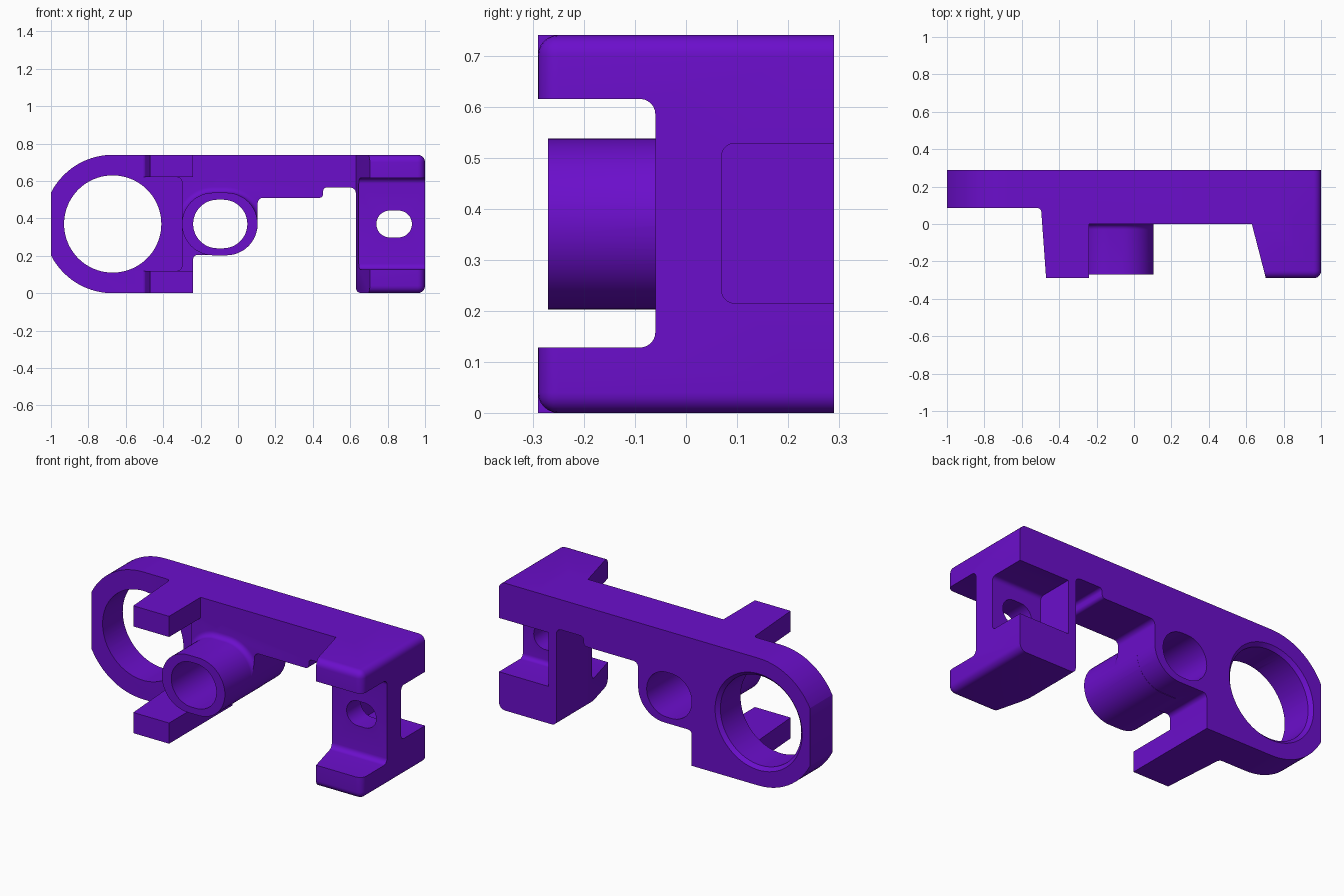
import bpy, bmesh, math
from mathutils import Vector

if "Cube" in bpy.data.objects:
    bpy.data.objects.remove(bpy.data.objects["Cube"], do_unlink=True)

purple = bpy.data.materials.new("purple")
purple.use_nodes = True
COLOUR = (0.147, 0.0045, 0.60, 1)
purple.diffuse_color = COLOUR
purple.node_tree.nodes["Principled BSDF"].inputs["Base Color"].default_value = COLOUR

# How a profile (a, b) extruded along an axis maps to x, y, z
PLACE = {"x": lambda a, b, c: (c, a, b),
         "y": lambda a, b, c: (a, c, b),
         "z": lambda a, b, c: (a, b, c)}


def rounded(points, steps=6):
    """Outline with corners (a, b, radius) replaced by arcs."""
    out = []
    for i, (a, b, r) in enumerate(points):
        p = Vector((a, b))
        if r == 0:
            out.append(p)
            continue
        u = (Vector(points[i - 1][:2]) - p).normalized()
        v = (Vector(points[(i + 1) % len(points)][:2]) - p).normalized()
        half = u.angle(v) / 2
        centre = p + (u + v).normalized() * (r / math.sin(half))
        start = p + u * (r / math.tan(half)) - centre
        end = p + v * (r / math.tan(half)) - centre
        sweep = start.angle_signed(end)
        n = max(steps, int(abs(sweep) * r * 40))
        for k in range(n + 1):
            t = -sweep * k / n
            out.append(centre + Vector((start.x * math.cos(t) - start.y * math.sin(t),
                                        start.x * math.sin(t) + start.y * math.cos(t))))
    return out


def rect(a0, a1, b0, b1, r=0):
    return rounded([(a0, b0, r), (a1, b0, r), (a1, b1, r), (a0, b1, r)])


def slot(x0, x1, z, r, n=24):
    """Round-ended outline from x0 to x1."""
    pts = []
    for cx, start in ((x1 - r, -math.pi / 2), (x0 + r, math.pi / 2)):
        for k in range(n + 1):
            t = start + math.pi * k / n
            pts.append(Vector((cx + r * math.cos(t), z + r * math.sin(t))))
    return pts


def loft(name, rings, axis):
    """Solid through a list of (outline, position) sections."""
    bm = bmesh.new()
    loops = [[bm.verts.new(PLACE[axis](p[0], p[1], c)) for p in pts] for pts, c in rings]
    for lo, hi in zip(loops, loops[1:]):
        for i in range(len(lo)):
            bm.faces.new((lo[i - 1], lo[i], hi[i], hi[i - 1]))
    bm.faces.new(loops[0])
    bm.faces.new(loops[-1])
    bmesh.ops.remove_doubles(bm, verts=bm.verts, dist=1e-5)
    bmesh.ops.recalc_face_normals(bm, faces=bm.faces)
    mesh = bpy.data.meshes.new(name)
    bm.to_mesh(mesh)
    bm.free()
    obj = bpy.data.objects.new(name, mesh)
    bpy.context.collection.objects.link(obj)
    mesh.materials.append(purple)
    return obj


def prism(name, pts, axis, lo, hi):
    return loft(name, [(pts, lo), (pts, hi)], axis)


def combine(target, tool, operation):
    mod = target.modifiers.new(operation.lower(), "BOOLEAN")
    mod.operation, mod.solver, mod.object = operation, "EXACT", tool
    bpy.context.view_layer.objects.active = target
    bpy.ops.object.modifier_apply(modifier=mod.name)
    bpy.data.objects.remove(tool, do_unlink=True)


def cut(target, pts, axis, lo, hi):
    combine(target, prism("cutter", pts, axis, lo, hi), "DIFFERENCE")


H, BACK, FRONT = 0.74, 0.29, -0.29
RING_X, MID = -0.67, 0.37

# Side outline: round ring end, foot, tube seat and stepped beam
ring_end = [Vector((RING_X + 0.37 * math.cos(t), MID + 0.37 * math.sin(t)))
            for t in [math.pi * (0.5 + k / 40) for k in range(41)]]
outline = ring_end + rounded([
    (-0.24, 0, 0), (-0.24, 0.205, 0.025), (0.105, 0.205, 0.165), (0.105, 0.51, 0.03),
    (0.455, 0.51, 0.02), (0.455, 0.565, 0.02), (0.63, 0.565, 0.03),
    (0.63, 0.5, 0), (0.75, 0.5, 0), (0.75, H, 0)])
bracket = prism("bracket", outline, "y", 0, BACK)
cut(bracket, rect(-1.2, -1.0, -0.1, 0.9), "y", -0.1, 0.4)

# Two front prongs beside the ring
combine(bracket, prism("prongs", rect(-0.55, -0.24, FRONT, 0.05), "z", 0, H), "UNION")
cut(bracket, rect(-0.8, -0.1, 0.12, 0.62), "y", -0.4, 0.0)
cut(bracket, rect(-0.8, -0.3, 0.12, 0.62, 0.025), "y", -0.4, 0.085)
cut(bracket, rounded([(-1.2, -0.4, 0), (-0.462, -0.4, 0), (-0.497, 0.085, 0.02),
                      (-1.2, 0.085, 0)]), "z", -0.1, 0.9)

# Ring bore with a shallow lip at the back
cut(bracket, slot(RING_X - 0.26, RING_X + 0.26, MID, 0.26, 40), "y", -0.1, 0.4)
lip = [(slot(RING_X - r, RING_X + r, MID, r, 40), y)
       for r, y in ((0.255, 0.265), (0.28, 0.29), (0.29, 0.30))]
combine(bracket, loft("lip", lip, "y"), "DIFFERENCE")

# End block with a tapered inner side and rounded outer edges
block = prism("end_block", rounded([
    (0.63, BACK, 0), (0.63, 0, 0.03), (0.705, FRONT, 0), (1, FRONT, 0), (1, BACK, 0)]),
    "z", 0, H)
bm = bmesh.new()
bm.from_mesh(block.data)


def outer_edge(e):
    a, b = (v.co for v in e.verts)
    if a.y > 0.28 and b.y > 0.28:
        return False
    on_end = a.x > 0.99 and b.x > 0.99
    on_front = a.y < -0.28 and b.y < -0.28 and abs(a.z - b.z) < 0.01
    return on_end or on_front


bmesh.ops.bevel(bm, geom=[e for e in bm.edges if outer_edge(e)], offset=0.04,
                segments=6, profile=0.5, affect="EDGES", clamp_overlap=True)
bm.to_mesh(block.data)
bm.free()
# Rounded lower inner edge
corner = [Vector((0.5, -0.1)), Vector((0.7, -0.1)), Vector((0.66, 0))] + [
    Vector((0.66 - 0.03 * math.sin(t), 0.03 - 0.03 * math.cos(t)))
    for t in [math.pi / 12 * k for k in range(1, 7)]] + [Vector((0.5, 0.03))]
cut(block, corner, "y", -0.4, 0.4)
combine(bracket, block, "UNION")

# Front notch, rear pocket and slotted screw hole of the end block
cut(bracket, rect(-0.5, -0.06, 0.128, 0.615, 0.03), "x", 0.55, 1.1)
cut(bracket, rect(0.07, 0.5, 0.215, 0.528, 0.025), "x", 0.68, 1.1)
cut(bracket, slot(0.74, 0.93, MID, 0.072), "y", -0.2, 0.2)

# Tube with a small fillet where it leaves the plate
tube = prism("tube", slot(-0.30, 0.105, MID, 0.1675), "y", -0.27, 0.15)
flare = []
for k in range(7):
    t = math.pi / 2 * k / 6
    g = 0.03 * (1 - math.cos(t))
    flare.append((slot(-0.30 - g, 0.105 + g, MID, 0.1675 + g), -0.03 + 0.03 * math.sin(t)))
flare.append((flare[-1][0], 0.05))
fillet = loft("tube_fillet", flare, "y")
combine(fillet, prism("mask", rounded([
    (-0.30, 0.37, 0), (0.105, 0.37, 0), (0.105, 0.51, 0.03), (0.4, 0.51, 0),
    (0.4, H, 0), (-0.30, H, 0)]), "y", -0.2, 0.2), "INTERSECT")
combine(bracket, tube, "UNION")
combine(bracket, fillet, "UNION")
cut(bracket, slot(-0.24, 0.05, MID, 0.13), "y", -0.4, 0.4)

# Smooth the rounds and keep the corners sharp
bpy.ops.object.select_all(action="DESELECT")
bracket.select_set(True)
bpy.context.view_layer.objects.active = bracket
bpy.ops.object.shade_smooth_by_angle(angle=math.radians(30))
